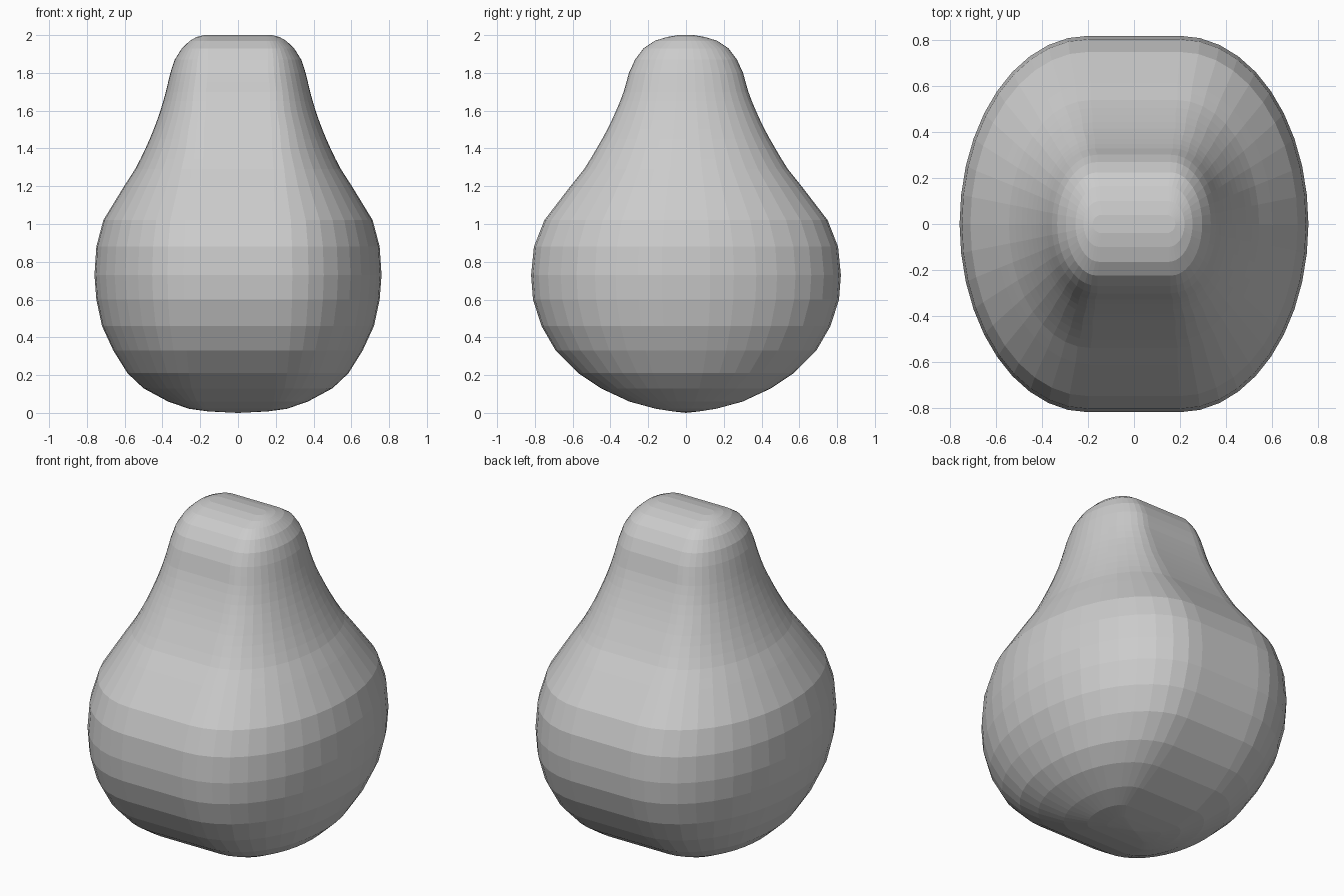
import bpy, bmesh, math

if "Cube" in bpy.data.objects:
    bpy.data.objects.remove(bpy.data.objects["Cube"])

# Body profile rows: height, half width in x, half depth in y, half length of flat front
ROWS = [
    (0.008, 0.16, 0.07, 0.12), (0.022, 0.26, 0.16, 0.17), (0.06, 0.37, 0.30, 0.19),
    (0.13, 0.50, 0.45, 0.20), (0.21, 0.585, 0.57, 0.20), (0.33, 0.66, 0.69, 0.20),
    (0.46, 0.72, 0.765, 0.20), (0.60, 0.75, 0.81, 0.20), (0.73, 0.76, 0.82, 0.20),
    (0.88, 0.75, 0.805, 0.20), (1.02, 0.713, 0.75, 0.20), (1.20, 0.603, 0.612, 0.19),
    (1.29, 0.545, 0.54, 0.19), (1.40, 0.49, 0.473, 0.18), (1.50, 0.447, 0.417, 0.18),
    (1.60, 0.411, 0.37, 0.17), (1.70, 0.382, 0.33, 0.17), (1.80, 0.358, 0.302, 0.16),
    (1.87, 0.335, 0.27, 0.16), (1.93, 0.297, 0.225, 0.16), (1.97, 0.255, 0.165, 0.15),
    (1.99, 0.22, 0.10, 0.15), (2.0, 0.18, 0.04, 0.14),
]
NECK_START, QUARTER = 11, 10


def refine(rows):
    """Add smooth in-between rows along the neck."""
    out = list(rows[:NECK_START])
    for i in range(NECK_START, len(rows) - 1):
        p, q = rows[i], rows[i + 1]
        o = rows[i - 1] if i > NECK_START else p
        r = rows[min(i + 2, len(rows) - 1)]
        out.append(p)
        if i < 17:
            out.append(tuple((9 * (b + c) - a - d) / 16 if o is not p else (b + c) / 2
                             for a, b, c, d in zip(o, p, q, r)))
    return out + [rows[-1]]


def ring(z, a, b, f):
    """Rounded section: elliptical sides joined by a straight front and back."""
    pts = []
    for side in (1, -1):
        for k in range(2 * QUARTER + 1):
            t = -math.pi / 2 + math.pi * k / (2 * QUARTER)
            pts.append((side * (f + (a - f) * math.cos(t)), side * b * math.sin(t), z))
    return pts


# Pear-shaped body lofted through the sections
bm = bmesh.new()
loops = [[bm.verts.new(p) for p in ring(*row)] for row in refine(ROWS)]
n = len(loops[0])
for lo, hi in zip(loops, loops[1:]):
    for i in range(n):
        j = (i + 1) % n
        bm.faces.new((lo[i], lo[j], hi[j], hi[i]))
bm.faces.new(loops[-1])
# Shallow rounded underside
base = bm.verts.new((0, 0, 0))
for i in range(n):
    bm.faces.new((base, loops[0][(i + 1) % n], loops[0][i]))
bmesh.ops.recalc_face_normals(bm, faces=bm.faces)
mesh = bpy.data.meshes.new("pear_body")
bm.to_mesh(mesh)
bm.free()
bpy.context.collection.objects.link(bpy.data.objects.new("pear_body", mesh))
